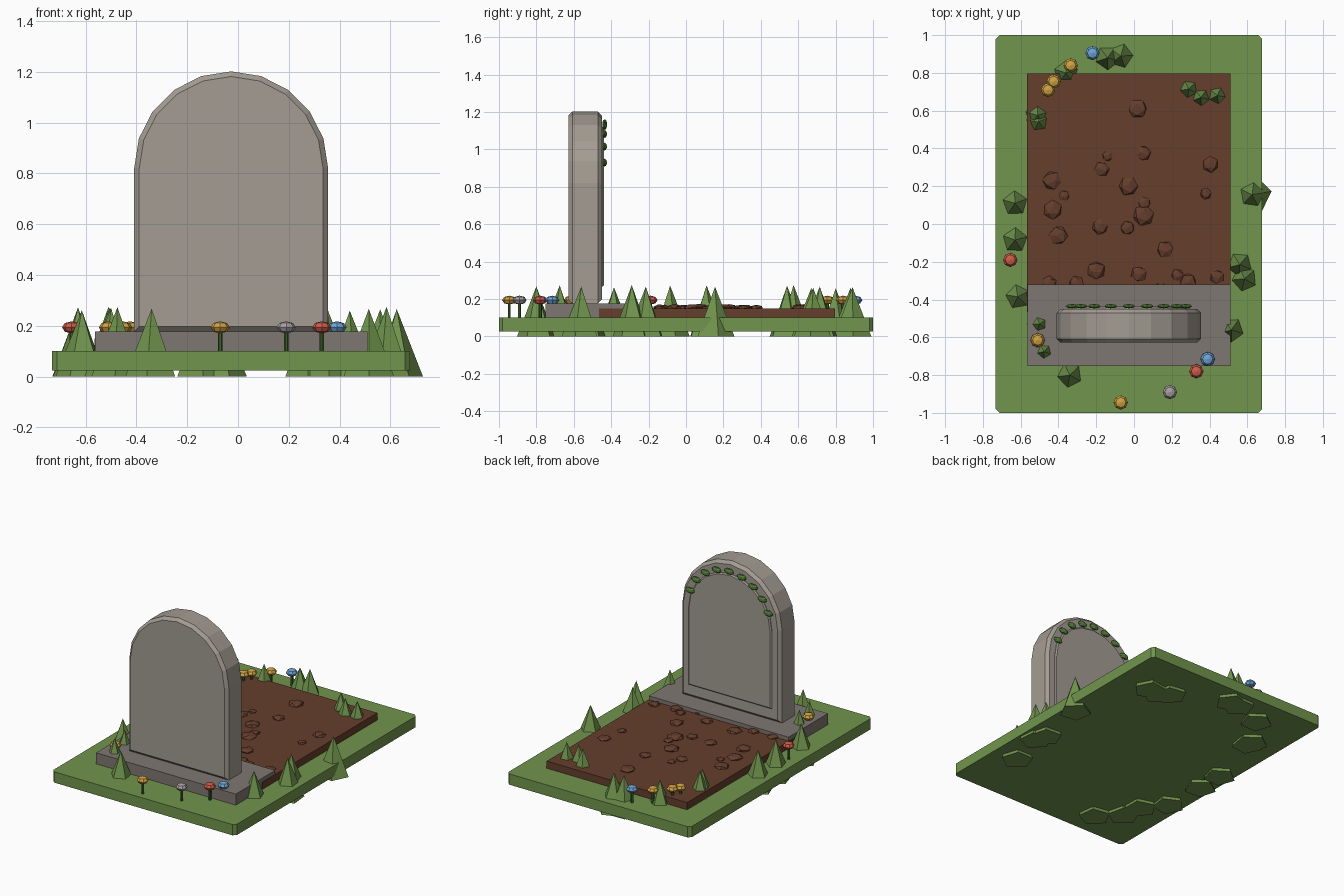
import bpy, bmesh, math, random
from mathutils import Matrix, Euler

if "Cube" in bpy.data.objects:
    bpy.data.objects.remove(bpy.data.objects["Cube"])

random.seed(4)
CX = -0.027  # centre line of the plot


def material(name, rgb):
    m = bpy.data.materials.new(name)
    m.diffuse_color = [((c / 255 + 0.055) / 1.055) ** 2.4 for c in rgb] + [1]
    m.use_nodes = True
    m.node_tree.nodes["Principled BSDF"].inputs["Base Color"].default_value = m.diffuse_color
    return m


GRASS = material("grass green", (113, 149, 77))
SOIL = material("soil brown", (101, 62, 44))
STONE = material("pale stone", (163, 156, 146))
BASE = material("dark stone", (127, 119, 114))
LEAF = material("leaf green", (88, 135, 58))
STEM = material("stem green", (62, 98, 42))
BLUE = material("blue petals", (112, 164, 214))
YELLOW = material("yellow petals", (208, 163, 66))
RED = material("red petals", (205, 92, 72))
GREY = material("grey petals", (168, 160, 162))


def finish(bm, name, mat):
    bmesh.ops.recalc_face_normals(bm, faces=bm.faces)
    me = bpy.data.meshes.new(name)
    bm.to_mesh(me)
    bm.free()
    me.materials.append(mat)
    ob = bpy.data.objects.new(name, me)
    bpy.context.collection.objects.link(ob)
    return ob


def box(name, mat, x0, x1, y0, y1, z0, z1, corner=0):
    bm = bmesh.new()
    m = Matrix.Translation(((x0 + x1) / 2, (y0 + y1) / 2, (z0 + z1) / 2))
    bmesh.ops.create_cube(bm, size=1, matrix=m @ Matrix.Diagonal((x1 - x0, y1 - y0, z1 - z0, 1)))
    if corner:  # chamfer the upright edges only
        up = [e for e in bm.edges if abs(e.verts[0].co.z - e.verts[1].co.z) > 0.01]
        bmesh.ops.bevel(bm, geom=up, offset=corner, segments=1, affect='EDGES')
    return finish(bm, name, mat)


def arch(name, mat, r, z0, zc, y0, y1, bevel):
    """Upright slab with a half-round top made of ten flat steps."""
    pts = [(r, z0)] + [(r * math.cos(math.pi * i / 10), zc + r * math.sin(math.pi * i / 10))
                       for i in range(11)] + [(-r, z0)]
    bm = bmesh.new()
    f = bm.faces.new([bm.verts.new((CX + x, y0, z)) for x, z in pts])
    ext = bmesh.ops.extrude_face_region(bm, geom=[f], use_keep_orig=True)
    for v in ext["geom"]:
        if isinstance(v, bmesh.types.BMVert):
            v.co.y = y1
    rims = [e for e in bm.edges if abs(e.verts[0].co.y - e.verts[1].co.y) < 1e-5]
    bmesh.ops.recalc_face_normals(bm, faces=bm.faces)
    bmesh.ops.bevel(bm, geom=rims, offset=bevel, segments=1, affect='EDGES')
    return finish(bm, name, mat)


def bead(name, mat, loc, size, seg=8, rings=4):
    bm = bmesh.new()
    bmesh.ops.create_uvsphere(bm, u_segments=seg, v_segments=rings, radius=1,
                              matrix=Matrix.Translation(loc) @ Matrix.Diagonal((*size, 1)))
    return finish(bm, name, mat)


def cone(name, mat, x, y, z0, z1, r0, r1, sides):
    bm = bmesh.new()
    m = Matrix.Translation((x, y, (z0 + z1) / 2)) @ Matrix.Rotation(random.uniform(0, 6.28), 4, 'Z')
    bmesh.ops.create_cone(bm, cap_ends=True, segments=sides, radius1=r0, radius2=r1,
                          depth=z1 - z0, matrix=m)
    if r1 == 0:
        bmesh.ops.remove_doubles(bm, verts=bm.verts, dist=1e-5)
    return finish(bm, name, mat)


# Ground, soil bed and stone footing
box("grass_slab", GRASS, -0.732, 0.678, -1, 1, 0.025, 0.10, corner=0.02)
box("soil_bed", SOIL, -0.566, 0.512, -0.465, 0.797, 0.06, 0.15)
box("footing", BASE, -0.564, 0.51, -0.752, -0.32, 0.026, 0.177)

# Headstone with a raised panel on its back
arch("headstone", STONE, 0.382, 0.177, 0.82, -0.628, -0.45, 0.02)
arch("back_panel", STONE, 0.32, 0.267, 0.80, -0.47, -0.438, 0.008)

# Row of leaves over the panel
for i in range(9):
    a = math.radians(20 + 17.5 * i)
    bead("ivy_leaf", LEAF, (CX + 0.32 * math.cos(a), -0.435, 0.82 + 0.32 * math.sin(a)),
         (0.036, 0.012, 0.021), 8, 5)

# Grass tufts: five-sided spikes pushed through the slab
for x, y in [(-0.14, 0.88), (-0.07, 0.89), (-0.36, 0.80), (-0.51, 0.575), (-0.505, 0.54),
             (0.29, 0.715), (0.355, 0.67), (0.44, 0.68), (-0.63, 0.11), (-0.63, -0.085),
             (-0.615, -0.385), (-0.50, -0.53), (-0.475, -0.675), (-0.34, -0.80),
             (0.625, 0.155), (0.56, -0.215), (0.585, -0.29), (0.515, -0.56)]:
    cone("grass_tuft", GRASS, x, y, 0, random.uniform(0.255, 0.276), 0.105, 0, 5)

# Clods of earth: x, y, radius
for x, y, r in [(0.02, 0.61, .05), (0.05, 0.375, .04), (-0.14, 0.36, .028), (-0.17, 0.29, .04),
                (-0.435, 0.23, .05), (-0.37, 0.15, .028), (-0.43, 0.075, .05),
                (-0.40, -0.06, .05), (-0.03, 0.2, .05), (0.055, 0.11, .033),
                (0.05, 0.045, .055), (-0.18, -0.015, .042), (-0.035, -0.02, .038),
                (0.165, -0.135, .045), (0.405, 0.315, .042), (0.38, 0.16, .03),
                (-0.2, -0.245, .048), (0.025, -0.265, .042), (0.23, -0.27, .033),
                (0.285, -0.305, .045), (0.44, -0.28, .038), (-0.45, -0.315, .04),
                (-0.305, -0.315, .04), (0.135, -0.34, .03)]:
    bm = bmesh.new()
    spin = Euler([random.uniform(0, 6.28) for _ in range(3)]).to_matrix().to_4x4()
    bmesh.ops.create_icosphere(bm, subdivisions=1, radius=r * 1.05, matrix=Matrix.Translation(
        (x, y, 0.153)) @ Matrix.Diagonal((1, 1, 0.4, 1)) @ spin)
    finish(bm, "earth_clod", SOIL)

# Flowers: thin stem and flattened head
for x, y, mat in [(-0.22, 0.905, BLUE), (-0.335, 0.84, YELLOW), (-0.425, 0.755, YELLOW),
                  (-0.455, 0.71, YELLOW), (-0.655, -0.19, RED), (-0.51, -0.615, YELLOW),
                  (0.39, -0.715, BLUE), (0.33, -0.78, RED), (0.19, -0.89, GREY),
                  (-0.07, -0.945, YELLOW)]:
    cone("flower_stem", STEM, x, y, 0.09, 0.19, 0.009, 0.009, 6)
    bead("flower_head", mat, (x, y, 0.194), (0.038, 0.038, 0.024))
